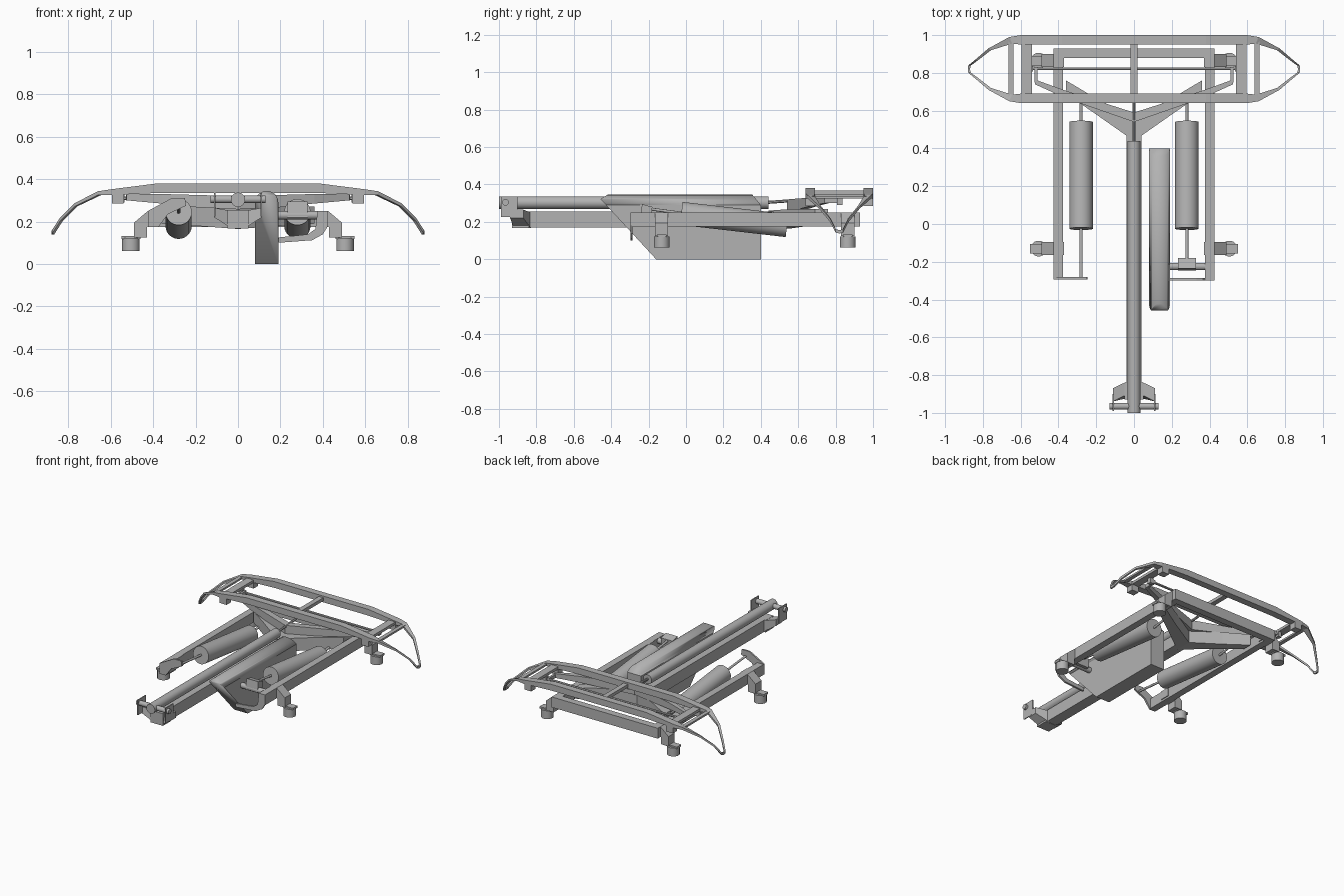
import bpy, bmesh, math
from mathutils import Vector

cube = bpy.data.objects.get("Cube")
if cube:
    bpy.data.objects.remove(cube, do_unlink=True)

GREY = (0.45, 0.45, 0.45, 1)
metal = bpy.data.materials.new("metal_grey")
metal.use_nodes = True
metal.diffuse_color = GREY
metal.node_tree.nodes["Principled BSDF"].inputs["Base Color"].default_value = GREY


def finish(name, bm):
    bmesh.ops.recalc_face_normals(bm, faces=bm.faces)
    mesh = bpy.data.meshes.new(name)
    bm.to_mesh(mesh)
    bm.free()
    mesh.materials.append(metal)
    obj = bpy.data.objects.new(name, mesh)
    bpy.context.collection.objects.link(obj)
    return obj


def loft_bm(sections, smooth=False):
    """Skin a list of equal-length rings and cap both ends."""
    bm = bmesh.new()
    rings = [[bm.verts.new(p) for p in s] for s in sections]
    n = len(rings[0])
    for a, b in zip(rings, rings[1:]):
        for i in range(n):
            j = (i + 1) % n
            bm.faces.new((a[i], a[j], b[j], b[i])).smooth = smooth
    bm.faces.new(rings[0])
    bm.faces.new(rings[-1])
    return bm


def loft(name, sections, smooth=False):
    return finish(name, loft_bm(sections, smooth))


def box(name, x, y, z):
    return loft(name, [[(x[0], y[0], h), (x[1], y[0], h), (x[1], y[1], h), (x[0], y[1], h)] for h in z])


def prism_y(name, pts, y0, y1):
    return loft(name, [[(x, y, z) for x, z in pts] for y in (y0, y1)])


def tube(name, a, b, r, sides=24, r2=None):
    a, b = Vector(a), Vector(b)
    d = (b - a).normalized()
    u = d.orthogonal().normalized()
    v = d.cross(u)
    angles = [2 * math.pi * (i + 0.5) / sides for i in range(sides)]
    return loft(name, [[p + (u * math.cos(t) + v * math.sin(t)) * q for t in angles]
                       for p, q in ((a, r), (b, r if r2 is None else r2))], sides > 8)


def arm(name, stations):
    """Bar through stations (x, y_low, y_high, z_low, z_high)."""
    return loft(name, [[(x, a, c), (x, b, c), (x, b, d), (x, a, d)] for x, a, b, c, d in stations])


SIDES = ((1, "left"), (-1, "right"))

# Side rails and rear cross member
for s, side in SIDES:
    box(f"{side}_rail", (s * 0.375, s * 0.425), (-0.29, 0.93), (0.175, 0.25))
box("rear_cross_member", (-0.375, 0.375), (0.88, 0.93), (0.175, 0.25))

# Stepped brackets with round feet
BRACKET = [(0.37, 0.19), (0.37, 0.25), (0.425, 0.25), (0.49, 0.195),
           (0.49, 0.125), (0.43, 0.125), (0.43, 0.175)]
for s, side in SIDES:
    for y, end in ((-0.13, "front"), (0.865, "rear")):
        name = f"{side}_{end}"
        prism_y(name + "_bracket", [(s * x, z) for x, z in BRACKET], y - 0.035, y + 0.035)
        tube(name + "_foot", (s * 0.505, y, 0.062), (s * 0.505, y, 0.122), 0.042, 16)
        box(name + "_foot_cap", (s * 0.46, s * 0.55), (y - 0.025, y + 0.025), (0.118, 0.132))

# Central beam and tube above it
box("central_beam", (-0.04, 0.04), (-0.9, 0.48), (0.17, 0.255))
tube("upper_tube", (0, -1, 0.303), (0, 0.44, 0.303), 0.034)
tube("rear_link_rod", (0, 0.42, 0.303), (0, 0.66, 0.32), 0.009, 8)

# Forked nose with cheeks and cross pin
box("nose_block", (-0.05, 0.05), (-0.93, -0.84), (0.167, 0.255))
for s, side in SIDES:
    loft(f"{side}_nose_wing", [
        [(s * 0.03, -0.92, 0.167), (s * 0.03, -0.83, 0.167), (s * 0.03, -0.83, 0.25), (s * 0.03, -0.9, 0.25)],
        [(s * 0.112, -0.94, 0.22), (s * 0.112, -0.87, 0.22), (s * 0.112, -0.87, 0.265), (s * 0.112, -0.94, 0.265)]])
    box(f"{side}_nose_cheek", (s * 0.107, s * 0.114), (-0.99, -0.9), (0.225, 0.335))
tube("nose_pin", (-0.13, -0.965, 0.305), (0.13, -0.965, 0.305), 0.018, 16)

# Spreading arms at the rear of the beam
for s, side in SIDES:
    arm(f"{side}_spreader", [(0, 0.44, 0.56, 0.165, 0.26),
                             (s * 0.2, 0.58, 0.665, 0.18, 0.27),
                             (s * 0.36, 0.69, 0.76, 0.19, 0.27)])
    arm(f"{side}_upper_stay", [(0, 0.54, 0.59, 0.25, 0.32),
                               (s * 0.36, 0.665, 0.705, 0.285, 0.33),
                               (s * 0.525, 0.74, 0.765, 0.3, 0.33)])
    box(f"{side}_stay_tip", (s * 0.512, s * 0.528), (0.75, 0.83), (0.3, 0.325))
    box(f"{side}_rod_end", (s * 0.535, s * 0.562), (0.808, 0.836), (0.29, 0.33))
tube("cross_rod", (-0.56, 0.822, 0.31), (0.56, 0.822, 0.31), 0.008, 8)

# Curved guard ring: outer x, outer offset, inner x, inner offset, bottom, top
RING = [(0, 0.18, 0, 0.13, 0.335, 0.38), (0.38, 0.18, 0.38, 0.13, 0.335, 0.38),
        (0.6, 0.18, 0.6, 0.13, 0.325, 0.352), (0.66, 0.17, 0.645, 0.135, 0.325, 0.343),
        (0.77, 0.11, 0.757, 0.1, 0.272, 0.287), (0.84, 0.05, 0.828, 0.045, 0.2, 0.217),
        (0.877, 0.02, 0.865, 0.018, 0.142, 0.16), (0.88, 0, 0.868, 0, 0.138, 0.156)]
for s, side in SIDES:
    for t, end in ((1, "rear"), (-1, "front")):
        loft(f"{side}_{end}_guard", [
            [(s * xo, 0.82 + t * yo, lo), (s * xi, 0.82 + t * yi, lo),
             (s * xi, 0.82 + t * yi, hi), (s * xo, 0.82 + t * yo, hi)]
            for xo, yo, xi, yi, lo, hi in RING])
        y = 0.82 + t * 0.155
        box(f"{side}_{end}_guard_block", (s * 0.54, s * 0.595), (y - 0.025, y + 0.025), (0.285, 0.34))
    box(f"{side}_guard_strap", (s * 0.54, s * 0.595), (0.66, 0.98), (0.328, 0.347))
    box(f"{side}_outer_strap", (s * 0.637, s * 0.665), (0.675, 0.965), (0.325, 0.338))
box("centre_strap", (-0.018, 0.018), (0.66, 0.98), (0.345, 0.368))

# Inclined cylinders with rods
for s, side in SIDES:
    x = s * 0.28
    tube(f"{side}_cylinder", (x, -0.025, 0.245), (x, 0.54, 0.18), 0.062, 32)
    tube(f"{side}_piston_rod", (x, -0.28 if s < 0 else -0.2, 0.27), (x, 0, 0.243), 0.008, 10)
    tube(f"{side}_rear_rod", (x, 0.53, 0.181), (x, 0.66, 0.2), 0.008, 10)

# Front end plates and rod anchor
prism_y("right_end_plate", [(-0.425, 0.175), (-0.425, 0.25), (-0.31, 0.312), (-0.25, 0.312),
                            (-0.245, 0.275), (-0.33, 0.235), (-0.375, 0.175)], -0.293, -0.28)
prism_y("left_hook_plate", [(0.425, 0.25), (0.425, 0.18), (0.4, 0.14), (0.35, 0.112), (0.19, 0.1),
                            (0.19, 0.125), (0.33, 0.14), (0.365, 0.165), (0.375, 0.25)], -0.298, -0.285)
tube("anchor_pin", (0.19, -0.225, 0.23), (0.38, -0.225, 0.23), 0.02, 16)
loft("rod_anchor", [[(x, -0.245, 0.22), (x, -0.185, 0.215), (x, -0.18, 0.28), (x, -0.235, 0.295)]
                    for x in (0.233, 0.327)])

# Deep keel with a rounded top, trimmed by sloping cuts
arch = [(0.135 + 0.055 * math.cos(math.pi * i / 12), 0.29 + 0.055 * math.sin(math.pi * i / 12))
        for i in range(13)]
section = [(0.08, 0), (0.19, 0)] + arch
bm = loft_bm([[(x, y, z) for x, z in section] for y in (-0.5, 0.4)])
for f in bm.faces:
    f.smooth = len(f.verts) == 4 and f.calc_center_median().z > 0.29
bmesh.ops.recalc_face_normals(bm, faces=bm.faces)
CUTS = [((0, -0.16, 0), (0, -0.325, -0.3)),
        ((0, -0.42, 0.345), (0, -0.02, 0.04)),
        ((0, 0.4, 0.29), (0, 0.055, 0.045))]
for point, normal in CUTS:
    if normal[1] < 0 and normal[2] > 0:
        normal = (0, -0.025, 0.04)
    bmesh.ops.bisect_plane(bm, geom=bm.verts[:] + bm.edges[:] + bm.faces[:], dist=1e-5,
                           plane_co=point, plane_no=normal, clear_outer=True)
    bmesh.ops.holes_fill(bm, edges=[e for e in bm.edges if e.is_boundary], sides=0)
finish("keel", bm)
